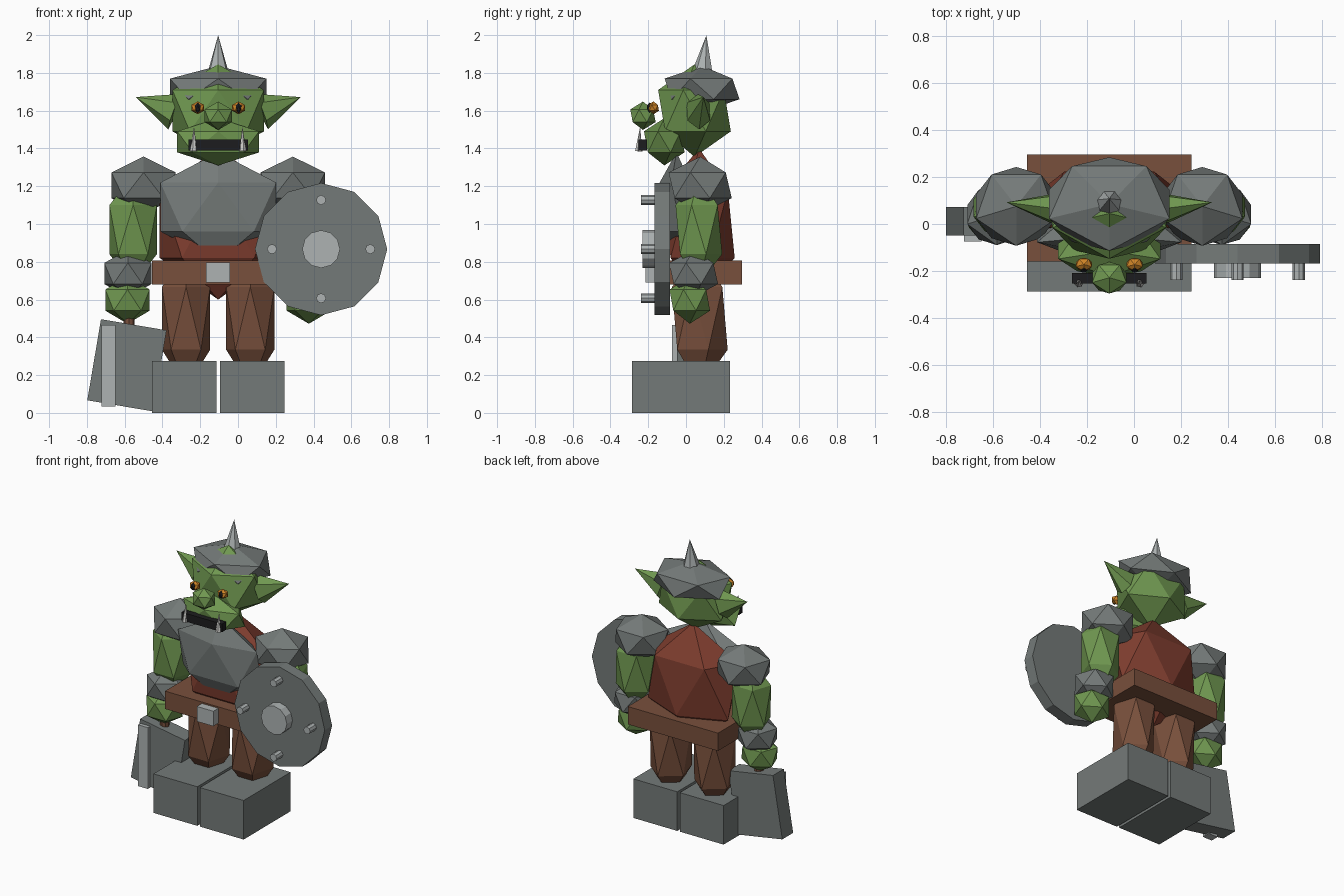
import bpy
import bmesh
import math
from mathutils import Matrix, Vector

cube = bpy.data.objects.get("Cube")
if cube:
    bpy.data.objects.remove(cube, do_unlink=True)

MID = -0.105  # body centre line


def material(name, r, g, b):
    m = bpy.data.materials.new(name)
    m.use_nodes = True
    m.diffuse_color = (r, g, b, 1)
    m.node_tree.nodes["Principled BSDF"].inputs["Base Color"].default_value = (r, g, b, 1)
    return m


green = material("green skin", 0.16, 0.31, 0.08)
steel = material("dark steel", 0.175, 0.195, 0.19)
light = material("light metal", 0.42, 0.45, 0.45)
leather = material("brown leather", 0.19, 0.08, 0.045)
red = material("red tunic", 0.21, 0.047, 0.028)
orange = material("orange eye", 0.62, 0.23, 0.02)
black = material("black", 0.012, 0.012, 0.013)
ivory = material("tusk", 0.6, 0.6, 0.58)


def finish(bm, name, mat, matrix):
    bm.transform(matrix)
    bmesh.ops.recalc_face_normals(bm, faces=bm.faces)
    mesh = bpy.data.meshes.new(name)
    bm.to_mesh(mesh)
    bm.free()
    mesh.materials.append(mat)
    obj = bpy.data.objects.new(name, mesh)
    bpy.context.collection.objects.link(obj)
    return obj


def stone(name, mat, centre, radii):
    """Twenty-sided lump, symmetric left to right."""
    bm = bmesh.new()
    bmesh.ops.create_icosphere(bm, subdivisions=1, radius=1)
    turn = Matrix.Rotation(-math.pi / 2, 4, 'Z')
    size = Matrix.Diagonal((*radii, 1))
    return finish(bm, name, mat, Matrix.Translation(centre) @ size @ turn)


def box(name, mat, centre, size, tilt=0):
    bm = bmesh.new()
    bmesh.ops.create_cube(bm, size=1)
    turn = Matrix.Rotation(tilt, 4, 'Y')
    return finish(bm, name, mat, Matrix.Translation(centre) @ turn @ Matrix.Diagonal((*size, 1)))


def rod(name, mat, start, end, r1, r2, sides, flat=1):
    """Cylinder or cone from start to end."""
    a, b = Vector(start), Vector(end)
    bm = bmesh.new()
    bmesh.ops.create_cone(bm, cap_ends=True, segments=sides, radius1=r1,
                          radius2=r2, depth=(b - a).length)
    bmesh.ops.remove_doubles(bm, verts=bm.verts, dist=1e-5)
    turn = (b - a).to_track_quat('Z', 'Y').to_matrix().to_4x4()
    return finish(bm, name, mat, Matrix.Translation((a + b) / 2) @ turn @ Matrix.Diagonal((flat, 1, 1, 1)))


# Torso, breastplate and belt
stone("torso", red, (MID, 0.07, 1.0), (0.365, 0.21, 0.4))
stone("breastplate", steel, (MID, -0.05, 1.09), (0.36, 0.1, 0.29))
box("belt", leather, (MID, 0.068, 0.743), (0.7, 0.455, 0.125))
box("belt_buckle", light, (MID, -0.17, 0.743), (0.127, 0.09, 0.105))

# Head, jaw and helmet
stone("head", green, (MID, 0.045, 1.6), (0.285, 0.215, 0.245))
stone("jaw", green, (MID, -0.115, 1.435), (0.255, 0.12, 0.125))
stone("nose", green, (MID, -0.228, 1.573), (0.085, 0.075, 0.075))
box("mouth", black, (MID, -0.23, 1.418), (0.315, 0.045, 0.057))
stone("helmet", steel, (MID, 0.085, 1.715), (0.3, 0.222, 0.122))
rod("helmet_spike", light, (MID, 0.09, 1.81), (MID, 0.108, 2.0), 0.055, 0, 7)

# Paired parts
for side, label in ((-1, "right"), (1, "left")):
    def at(d, y, z):
        return (MID + side * d, y, z)

    rod(label + "_ear", green, at(0.23, 0.065, 1.595), at(0.437, 0.092, 1.672), 0.1, 0, 6, 0.7)
    stone(label + "_eye", orange, at(0.108, -0.172, 1.615), (0.04, 0.032, 0.034))
    stone(label + "_pupil", black, at(0.108, -0.192, 1.615), (0.017, 0.017, 0.028))
    rod(label + "_tusk", ivory, at(0.13, -0.25, 1.385), at(0.128, -0.243, 1.515), 0.02, 0, 6)

    stone(label + "_shoulder_guard", steel, at(0.395, 0.075, 1.205), (0.2, 0.187, 0.152))
    stone(label + "_upper_arm", green, at(0.45, 0.068, 0.97), (0.148, 0.138, 0.29))
    stone(label + "_bracer", steel, at(0.478, 0.04, 0.738), (0.147, 0.145, 0.125))
    stone(label + "_hand", green, at(0.48, 0.02, 0.597), (0.138, 0.12, 0.125))

    stone(label + "_leg", leather, at(0.17, 0.073, 0.5), (0.15, 0.165, 0.37))
    box(label + "_boot", steel, at(0.18, -0.027, 0.137), (0.34, 0.52, 0.274))

# Shield in the left hand
SX, SZ = 0.44, 0.867
rod("shield", steel, (SX, -0.085, SZ), (SX, -0.167, SZ), 0.35, 0.35, 12)
rod("shield_boss", light, (SX, -0.16, SZ), (SX, -0.23, SZ), 0.1, 0.1, 12)
for i in range(4):
    angle = i * math.pi / 2
    x, z = SX + 0.26 * math.cos(angle), SZ + 0.26 * math.sin(angle)
    rod("shield_stud", light, (x, -0.16, z), (x, -0.237, z), 0.026, 0.026, 8)

# Cleaver in the right hand
box("cleaver_blade", steel, (-0.588, 0.012, 0.252), (0.352, 0.12, 0.435), math.radians(9.6))
box("cleaver_edge", light, (-0.685, -0.045, 0.25), (0.075, 0.06, 0.43))
rod("cleaver_handle", leather, (-0.577, 0.012, 0.42), (-0.577, 0.012, 0.64), 0.03, 0.03, 8)
